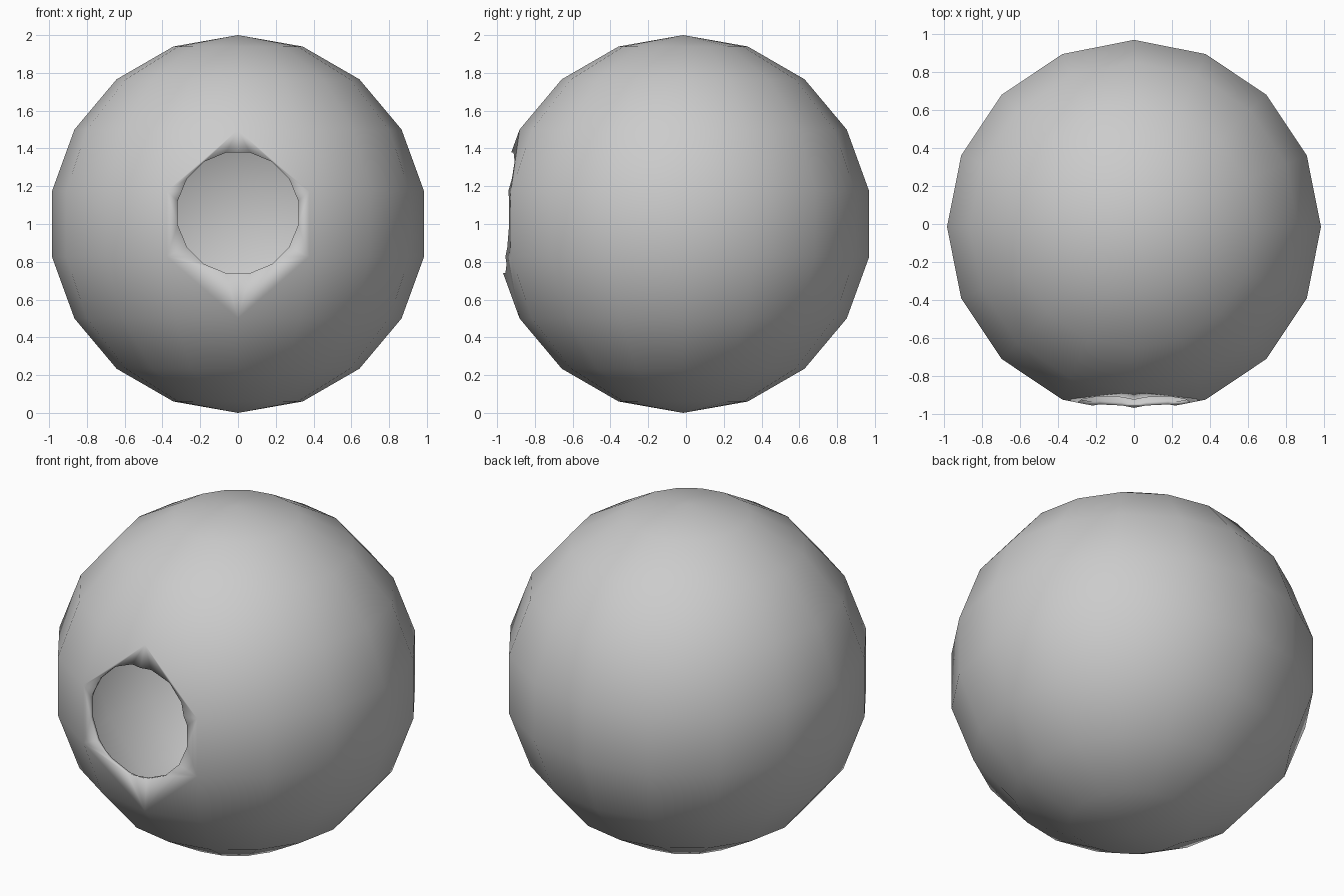
import bpy
import math

if "Cube" in bpy.data.objects:
    bpy.data.objects.remove(bpy.data.objects["Cube"])

# Hollow low-poly ball with a thin wall
bpy.ops.mesh.primitive_uv_sphere_add(segments=16, ring_count=9, radius=1.0,
                                     location=(0, -0.015, 1.0))
shell = bpy.context.object
shell.name = "hollow_ball"
bpy.ops.object.shade_smooth()
wall = shell.modifiers.new("wall", 'SOLIDIFY')
wall.thickness = 0.02
wall.offset = -1

# 16-sided cutter for the round front opening, flat sides up and down
step = math.pi / 16
bpy.ops.mesh.primitive_cylinder_add(vertices=16, radius=0.319 / math.cos(step),
                                    depth=0.8, location=(0, -1.0, 1.059),
                                    rotation=(math.pi / 2, 0, 0))
cutter = bpy.context.object
cutter.name = "opening_cutter"
for v in cutter.data.vertices:
    x, y = v.co.x, v.co.y
    r = math.hypot(x, y)
    k = round((math.atan2(y, x)) / (2 * step))
    a = (k + 0.5) * 2 * step
    v.co.x, v.co.y = r * math.cos(a), r * math.sin(a)
bpy.ops.object.shade_smooth()
cutter.hide_render = True

# Cut the opening, then smooth everything including the rim
cut = shell.modifiers.new("opening", 'BOOLEAN')
cut.operation = 'DIFFERENCE'
cut.solver = 'EXACT'
cut.object = cutter
bpy.ops.object.select_all(action='DESELECT')
shell.select_set(True)
bpy.context.view_layer.objects.active = shell
bpy.ops.object.modifier_apply(modifier="wall")
bpy.ops.object.modifier_apply(modifier="opening")
bpy.ops.object.shade_smooth()
bpy.data.objects.remove(cutter)
